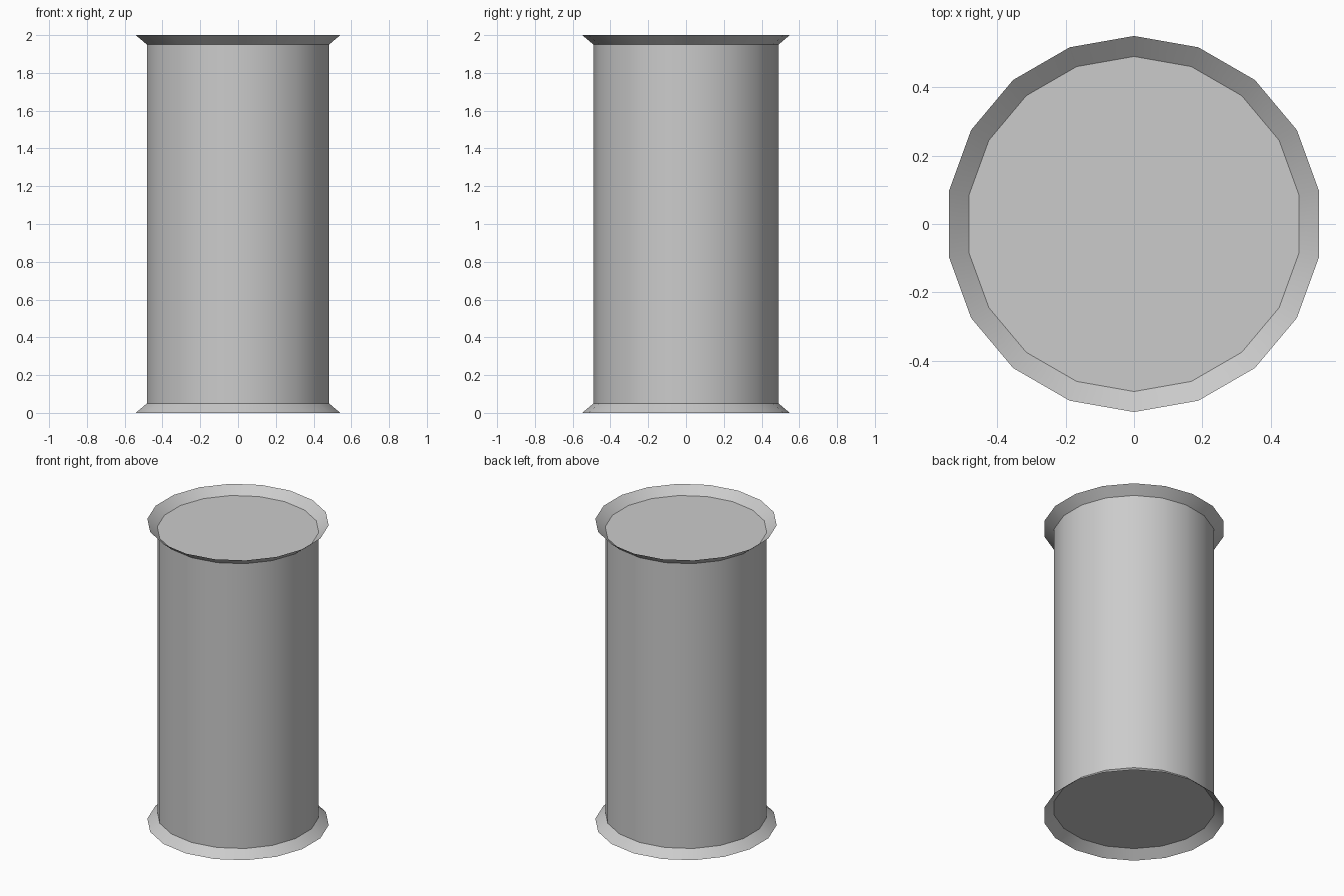
import bpy, math

if "Cube" in bpy.data.objects:
    bpy.data.objects.remove(bpy.data.objects["Cube"])

SIDES = 18
R_BODY, R_RIM = 0.49, 0.55
Z_LOW, Z_HIGH, HEIGHT = 0.05, 1.95, 2.0


def ring(radius, z):
    # one corner points along +y
    return [(radius * math.cos(math.pi / 2 + i * math.tau / SIDES),
             radius * math.sin(math.pi / 2 + i * math.tau / SIDES), z)
            for i in range(SIDES)]


def tube(name, low, high, caps=False):
    """Side wall between two (radius, z) rings, optionally capped."""
    verts = ring(*low) + ring(*high)
    faces = [(i, (i + 1) % SIDES, SIDES + (i + 1) % SIDES, SIDES + i)
             for i in range(SIDES)]
    if caps:
        faces.append(tuple(reversed(range(SIDES))))
        faces.append(tuple(range(SIDES, 2 * SIDES)))
    mesh = bpy.data.meshes.new(name)
    mesh.from_pydata(verts, [], faces)
    obj = bpy.data.objects.new(name, mesh)
    bpy.context.collection.objects.link(obj)
    bpy.ops.object.select_all(action='DESELECT')
    obj.select_set(True)
    bpy.context.view_layer.objects.active = obj
    bpy.ops.object.shade_smooth_by_angle(angle=math.radians(30))
    return obj


# can body with recessed lid and base
tube("can_body", (R_BODY, Z_LOW), (R_BODY, Z_HIGH), caps=True)

# thin flared rims
tube("bottom_rim", (R_RIM, 0), (R_BODY, Z_LOW))
tube("top_rim", (R_BODY, Z_HIGH), (R_RIM, HEIGHT))
